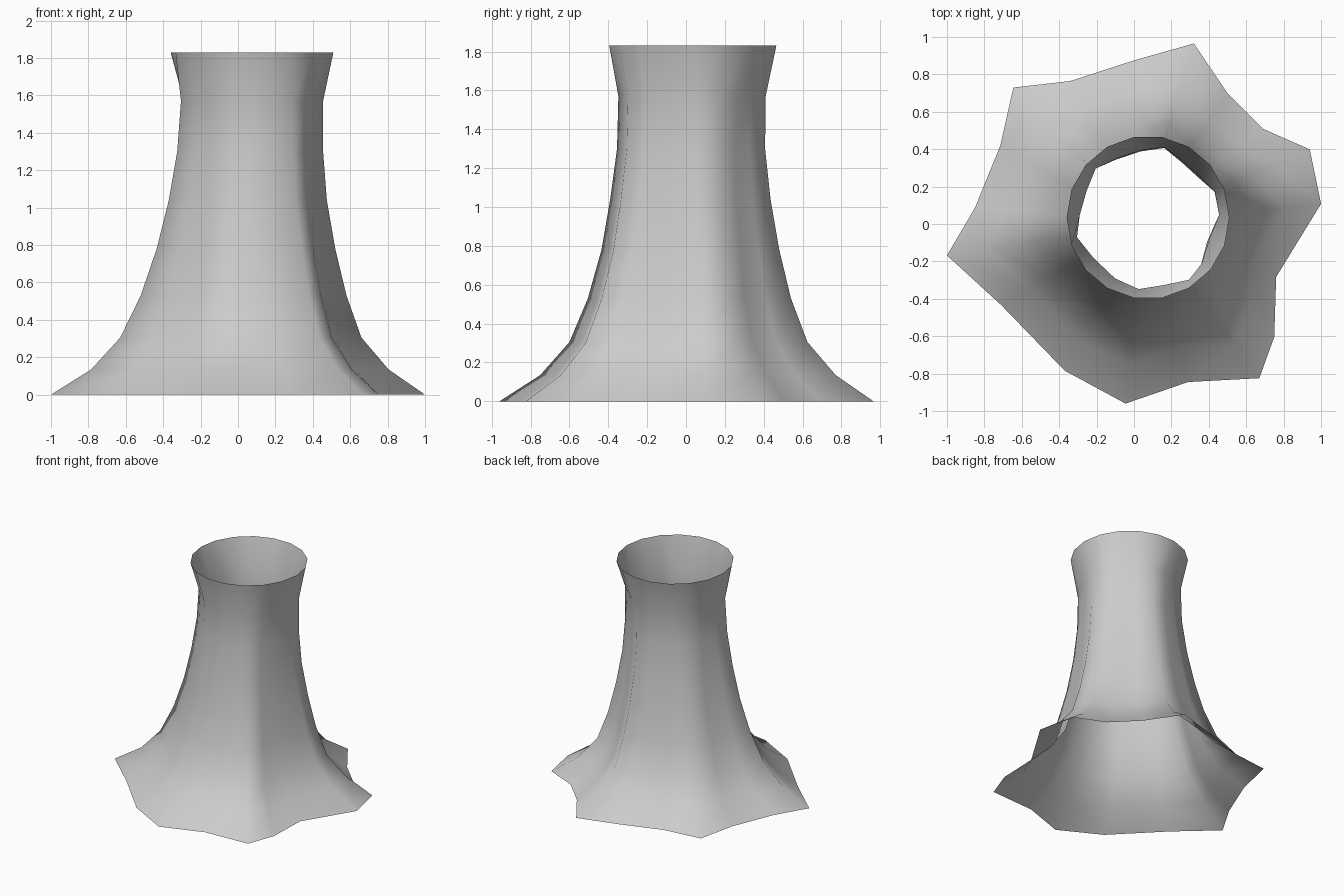
import bpy, bmesh
from math import cos, sin, pi

if "Cube" in bpy.data.objects:
    bpy.data.objects.remove(bpy.data.objects["Cube"])

# Irregular foot outline, 18 points counter-clockwise
foot = [(1.0, .11), (.94, .40), (.69, .51), (.50, .70), (.32, .965), (0, .875),
        (-.34, .765), (-.645, .73), (-.715, .42), (-.85, .09), (-1.0, -.165),
        (-.71, -.43), (-.37, -.78), (-.045, -.955), (.29, -.84), (.67, -.82),
        (.75, -.60), (.76, -.28)]
n = len(foot)
circle = [(cos(2 * pi * i / n), sin(2 * pi * i / n)) for i in range(n)]

# Ring profile: height, x min, x max, y min, y max, share of foot shape
rings = [(0, -1, 1, -.96, .965, 1),
         (.135, -.785, .805, -.75, .77, .95),
         (.305, -.63, .66, -.60, .625, .9),
         (.53, -.52, .58, -.505, .54, .83),
         (.78, -.435, .52, -.435, .48, .75),
         (1.04, -.37, .475, -.39, .435, .66),
         (1.30, -.325, .455, -.355, .407, .57),
         (1.57, -.305, .455, -.348, .41, .47),
         (1.83, -.36, .51, -.395, .465, 0)]


def fit(values, lo, hi):
    a, b = min(values), max(values)
    return [lo + (v - a) / (b - a) * (hi - lo) for v in values]


# Open flared tower: loft from foot outline to round rim
bm = bmesh.new()
loops = []
for z, x0, x1, y0, y1, w in rings:
    mix = [(c[0] + (f[0] - c[0]) * w, c[1] + (f[1] - c[1]) * w)
           for c, f in zip(circle, foot)]
    xs = fit([p[0] for p in mix], x0, x1)
    ys = fit([p[1] for p in mix], y0, y1)
    loops.append([bm.verts.new((x, y, z)) for x, y in zip(xs, ys)])
for lower, upper in zip(loops, loops[1:]):
    for i in range(n):
        j = (i + 1) % n
        bm.faces.new((lower[i], lower[j], upper[j], upper[i])).smooth = True

mesh = bpy.data.meshes.new("flared_tower")
bm.to_mesh(mesh)
bm.free()
tower = bpy.data.objects.new("flared_tower", mesh)
bpy.context.collection.objects.link(tower)
